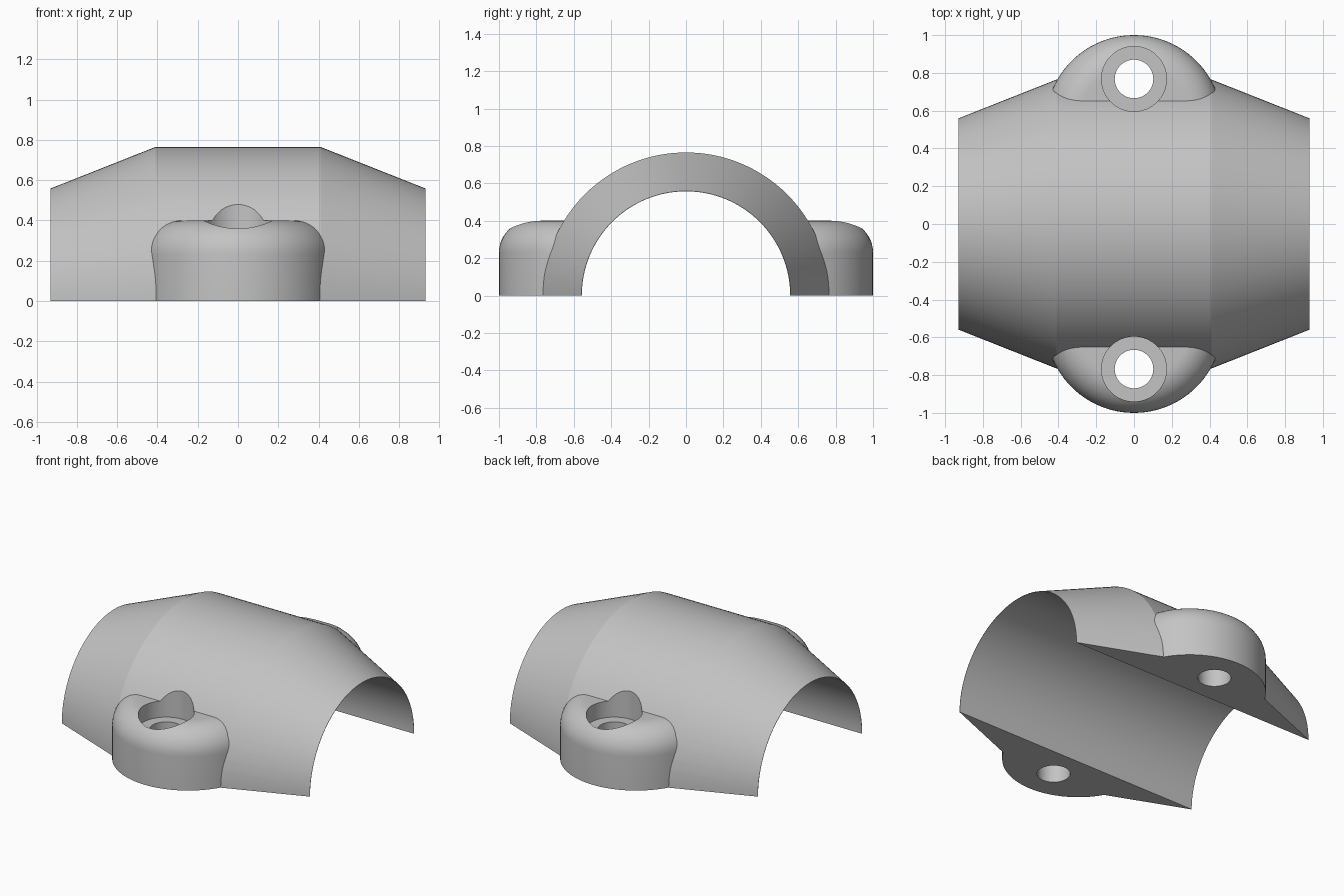
import bpy
import bmesh
from math import sin, cos, pi, radians
from mathutils import Matrix

cube = bpy.data.objects.get("Cube")
if cube:
    bpy.data.objects.remove(cube)

# Main dimensions
BORE = 0.557
TUBE_R = 0.765
HALF_LEN = 0.93
HALF_FLAT = 0.41
BOSS_R = 0.468
FILLET = 0.17
BOSS_TOP = 0.4
HOLE_Y = 0.768

grey = bpy.data.materials.new("plain_grey")
grey.use_nodes = True
grey.diffuse_color = (0.55, 0.55, 0.55, 1)
grey.node_tree.nodes["Principled BSDF"].inputs["Base Color"].default_value = grey.diffuse_color


def add_object(name, bm):
    bmesh.ops.recalc_face_normals(bm, faces=bm.faces)
    mesh = bpy.data.meshes.new(name)
    bm.to_mesh(mesh)
    bm.free()
    mesh.materials.append(grey)
    obj = bpy.data.objects.new(name, mesh)
    bpy.context.collection.objects.link(obj)
    return obj


def lathe(name, profile, steps=96, along_x=False, y=0):
    """Closed solid of revolution from (radius, height) points."""
    bm = bmesh.new()
    rings = [[bm.verts.new((r * cos(2 * pi * i / steps), r * sin(2 * pi * i / steps), h))
              for i in range(steps)] for r, h in profile]
    for a, b in zip(rings, rings[1:]):
        for i in range(steps):
            j = (i + 1) % steps
            bm.faces.new((a[i], a[j], b[j], b[i]))
    bm.faces.new(rings[0])
    bm.faces.new(rings[-1])
    if along_x:
        bm.transform(Matrix.Rotation(pi / 2, 4, 'Y'))
    bm.transform(Matrix.Translation((0, y, 0)))
    return add_object(name, bm)


def combine(target, tool, operation):
    mod = target.modifiers.new(operation, 'BOOLEAN')
    mod.operation = operation
    mod.solver = 'EXACT'
    mod.object = tool
    bpy.context.view_layer.objects.active = target
    bpy.ops.object.modifier_apply(modifier=mod.name)
    bpy.data.objects.remove(tool)


# Tapered barrel
clamp = lathe("pipe_clamp_half", [(BORE + 0.002, -HALF_LEN), (TUBE_R, -HALF_FLAT),
                                  (TUBE_R, HALF_FLAT), (BORE + 0.002, HALF_LEN)],
              steps=128, along_x=True)

# Rounded bolt bosses on both sides
boss_profile = [(BOSS_R, -0.2)]
for k in range(13):
    a = pi / 2 * k / 12
    boss_profile.append((BOSS_R - FILLET + FILLET * cos(a), BOSS_TOP - FILLET + FILLET * sin(a)))
for side in (-1, 1):
    combine(clamp, lathe("bolt_boss", boss_profile, y=side * (1 - BOSS_R)), 'UNION')

# Pipe bore
combine(clamp, lathe("bore_cutter", [(BORE, -1.2), (BORE, 1.2)], 128, along_x=True), 'DIFFERENCE')

# Counterbored bolt holes
for side in (-1, 1):
    hole = [(0.102, -0.5), (0.102, 0.29), (0.172, 0.29), (0.172, 1)]
    combine(clamp, lathe("bolt_hole_cutter", hole, 64, y=side * HOLE_Y), 'DIFFERENCE')

# Flat split face
bm = bmesh.new()
bmesh.ops.create_cube(bm, size=3)
bm.transform(Matrix.Translation((0, 0, -1.5)))
combine(clamp, add_object("split_cutter", bm), 'DIFFERENCE')

# Smooth shading with crisp edges
bpy.ops.object.select_all(action='DESELECT')
clamp.select_set(True)
bpy.context.view_layer.objects.active = clamp
bpy.ops.object.shade_smooth_by_angle(angle=radians(20))
